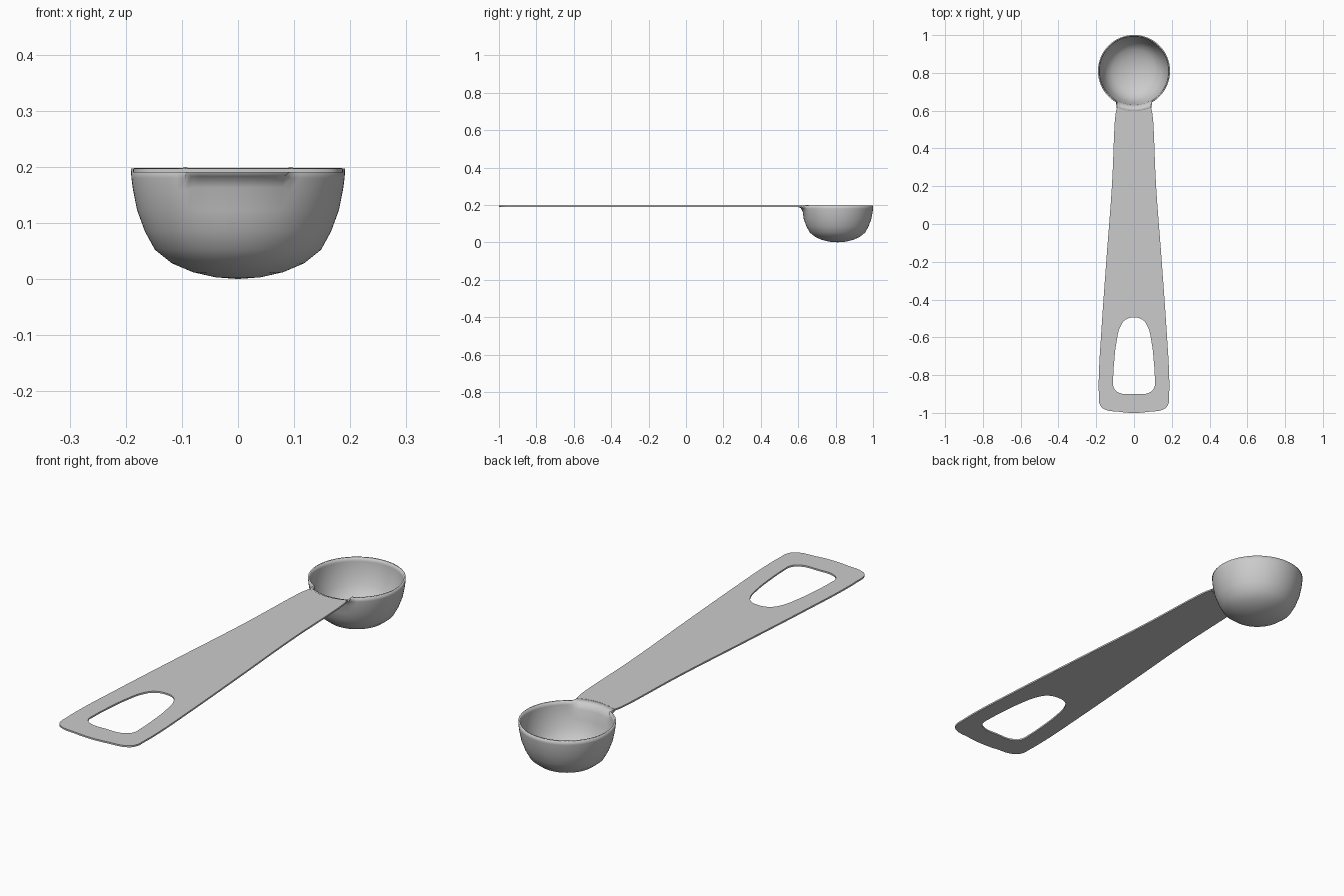
import bpy, bmesh, math

if "Cube" in bpy.data.objects:
    bpy.data.objects.remove(bpy.data.objects["Cube"])

CY, TOP, TH = 0.81, 0.197, 0.007


def smooth(ob, deg):
    bpy.ops.object.select_all(action='DESELECT')
    ob.select_set(True)
    bpy.context.view_layer.objects.active = ob
    bpy.ops.object.shade_smooth_by_angle(angle=math.radians(deg))


# Bowl: revolved outer profile, flared into a lip where the handle joins
profile = [(.04, .003), (.08, .012), (.118, .028), (.148, .052), (.166, .085),
           (.180, .123), (.187, .158), (.190, .180), (.191, TOP)]
flare = profile[:6] + [(.186, .163), (.196, .183), (.216, TOP - TH)]
N = 72
bm = bmesh.new()
rings = []
for k in range(len(profile)):
    ring = []
    for i in range(N):
        a = 2 * math.pi * i / N
        off = min(i, N - i) * 360 / N
        r, z = (flare if off <= 25 else profile)[k]
        ring.append(bm.verts.new((r * math.sin(a), CY - r * math.cos(a), z)))
    rings.append(ring)
pole = bm.verts.new((0, CY, 0))
for i in range(N):
    j = (i + 1) % N
    bm.faces.new((pole, rings[0][j], rings[0][i]))
    for lo, hi in zip(rings, rings[1:]):
        bm.faces.new((lo[i], lo[j], hi[j], hi[i]))
bmesh.ops.recalc_face_normals(bm, faces=bm.faces)
if sum(f.normal.z for f in bm.faces) > 0:
    bmesh.ops.reverse_faces(bm, faces=bm.faces)
me = bpy.data.meshes.new("bowl")
bm.to_mesh(me)
bm.free()
bowl = bpy.data.objects.new("bowl", me)
bpy.context.collection.objects.link(bowl)
smooth(bowl, 60)
shell = bowl.modifiers.new("shell", 'SOLIDIFY')
shell.thickness = TH
shell.offset = -1


# Handle: filled flat outline with a hanging hole
def add_loop(cu, pts, sharp=0):
    sp = cu.splines.new('BEZIER')
    sp.bezier_points.add(len(pts) - 1)
    sp.use_cyclic_u = True
    sp.resolution_u = 6
    for n, (p, (x, y)) in enumerate(zip(sp.bezier_points, pts)):
        p.co = (x, y, 0)
        kind = 'VECTOR' if n < sharp else 'AUTO'
        p.handle_left_type = p.handle_right_type = kind


def mirrored(half):
    return half + [(-x, y) for x, y in reversed(half) if abs(x) > 1e-6]


cu = bpy.data.curves.new("handle", 'CURVE')
cu.dimensions = '2D'
cu.fill_mode = 'BOTH'
cu.extrude = TH / 2
arc = [(.213 * math.sin(math.radians(d)), CY - .213 * math.cos(math.radians(d)))
       for d in range(-25, 26, 5)]
side = [(.098, .58), (.117, .2), (.147, -.2), (.175, -.6), (.186, -.8),
        (.186, -.90), (.181, -.955), (.160, -.979), (.08, -.994), (0, -1)]
add_loop(cu, arc + mirrored(side), len(arc))
hole = [(.045, -.507), (.073, -.545), (.092, -.62), (.105, -.73),
        (.110, -.82), (.107, -.866), (.082, -.892), (0, -.9)]
add_loop(cu, [(0, -.495)] + mirrored(hole))
handle = bpy.data.objects.new("handle", cu)
bpy.context.collection.objects.link(handle)
handle.location.z = TOP - TH / 2
bpy.ops.object.select_all(action='DESELECT')
handle.select_set(True)
bpy.context.view_layer.objects.active = handle
bpy.ops.object.convert(target='MESH')
smooth(bpy.context.view_layer.objects.active, 30)
